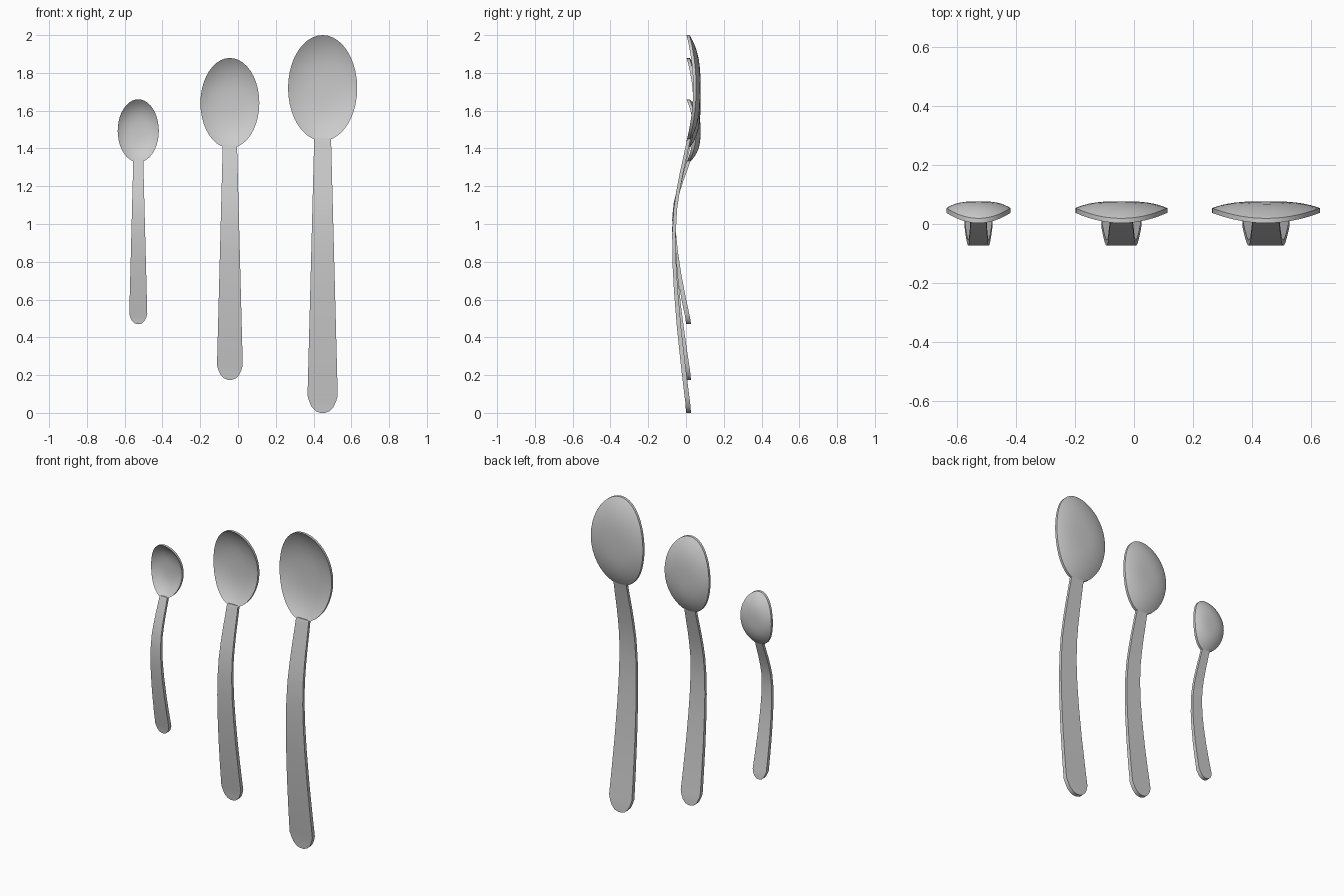
import bpy, bmesh, math

if "Cube" in bpy.data.objects:
    bpy.data.objects.remove(bpy.data.objects["Cube"])

SEG, RINGS = 40, 8


def finish(bm, name):
    bmesh.ops.recalc_face_normals(bm, faces=bm.faces)
    me = bpy.data.meshes.new(name)
    bm.to_mesh(me)
    bm.free()
    ob = bpy.data.objects.new(name, me)
    bpy.context.collection.objects.link(ob)
    bpy.ops.object.select_all(action='DESELECT')
    ob.select_set(True)
    bpy.context.view_layer.objects.active = ob
    bpy.ops.object.shade_smooth_by_angle(angle=math.radians(40))
    return ob


def bridge(bm, a, b):
    n = len(a)
    for i in range(n):
        bm.faces.new((a[i], a[(i + 1) % n], b[(i + 1) % n], b[i]))


# Bowl: dished oval shell whose rim dips forward at both tips
def bowl(name, cx, z0, s):
    bm = bmesh.new()

    def skin(rim_side, rim_tip, floor):
        centre = bm.verts.new((cx, floor, z0 + 1.72 * s))
        rings = []
        for k in range(1, RINGS + 1):
            r = math.sin(k / RINGS * math.pi / 2)
            ring = []
            for i in range(SEG):
                t = 2 * math.pi * i / SEG
                rim = rim_side + (rim_tip - rim_side) * math.sin(t) ** 2
                y = floor + (rim - floor) * r ** 3
                ring.append(bm.verts.new((cx + 0.183 * s * r * math.cos(t), y,
                                          z0 + (1.72 + 0.28 * r * math.sin(t)) * s)))
            rings.append(ring)
        for i in range(SEG):
            bm.faces.new((centre, rings[0][i], rings[0][(i + 1) % SEG]))
        for a, b in zip(rings, rings[1:]):
            bridge(bm, a, b)
        return rings[-1]

    bridge(bm, skin(0.038, 0.003, 0.064), skin(0.054, 0.019, 0.077))
    return finish(bm, name)


# Handle: tapered bar swept along an S curve; (z, front y, half width)
def handle(name, cx, z0, s):
    tip = [(0.0, 0.0, 0.012), (0.008, 0.0, 0.035), (0.03, -0.002, 0.057),
           (0.06, -0.004, 0.071), (0.09, -0.008, 0.080)]
    shaft = [(0.25, -0.027), (0.45, -0.048), (0.65, -0.064), (0.8, -0.072),
             (0.95, -0.073), (1.08, -0.065), (1.18, -0.050), (1.28, -0.031),
             (1.37, -0.011), (1.455, 0.007)]
    sections = tip + [(z, y, 0.080 - 0.026 * (z - 0.09)) for z, y in shaft]
    bm = bmesh.new()
    loops = []
    for z, y, w in sections:
        thick = 0.026 - 0.008 * min(z, 1)
        loops.append([bm.verts.new((cx + sx * w * s, y + dy, z0 + z * s))
                      for sx, dy in ((-1, 0), (1, 0), (1, thick), (-1, thick))])
    for a, b in zip(loops, loops[1:]):
        bridge(bm, a, b)
    bm.faces.new(loops[0])
    bm.faces.new(loops[-1])
    return finish(bm, name)


# Three spoons: name, centre x, lowest z, size
for label, cx, z0, s in (("small", -0.528, 0.47, 0.595),
                         ("medium", -0.043, 0.175, 0.852),
                         ("large", 0.448, 0.0, 1.0)):
    bowl(label + "_spoon_bowl", cx, z0, s)
    handle(label + "_spoon_handle", cx, z0, s)
